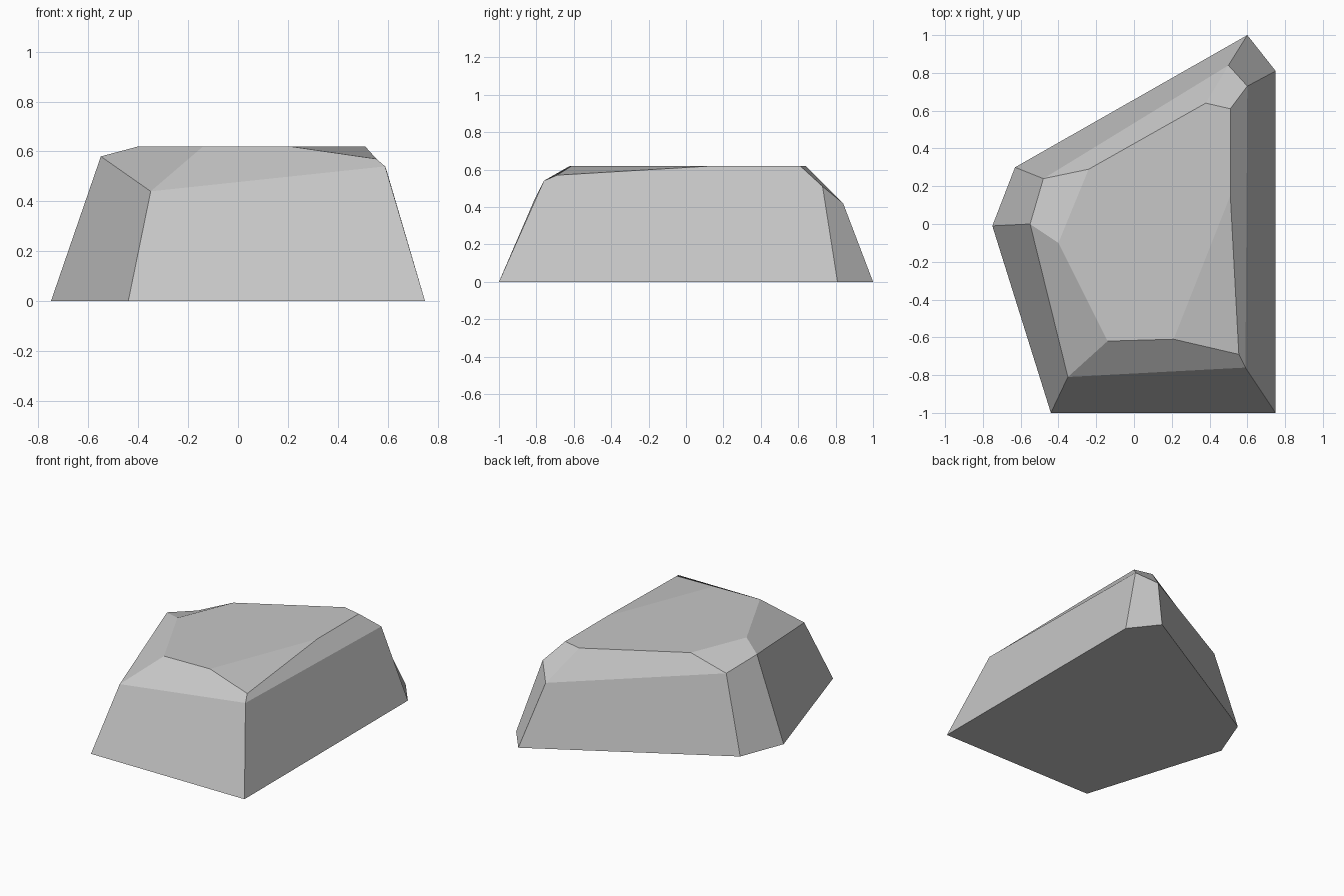
import bpy
import bmesh

default = bpy.data.objects.get("Cube")
if default:
    bpy.data.objects.remove(default, do_unlink=True)


def make_material(name, color):
    mat = bpy.data.materials.new(name)
    mat.use_nodes = True
    mat.diffuse_color = color
    shader = next(n for n in mat.node_tree.nodes if n.type == "BSDF_PRINCIPLED")
    shader.inputs["Base Color"].default_value = color
    shader.inputs["Roughness"].default_value = 0.9
    return mat


def add_ring(bm, points, height=None):
    """Add a ring of vertices; flat rings share one height."""
    return [bm.verts.new(p if height is None else (*p, height)) for p in points]


# Rings run counter-clockwise from the front corner on the -x side
FOOTPRINT = [(-.44, -1), (.75, -1), (.75, .81), (.6, 1), (-.63, .3), (-.75, -.01)]
SHOULDER = [(-.35, -.81, .44), (.59, -.76, .54), (.6, .73, .51),
            (.5, .84, .42), (-.48, .24, .52), (-.55, 0, .58)]
CROWN = [(-.14, -.62), (.21, -.61), (.51, .15), (.51, .61),
         (.38, .64), (-.24, .29), (-.4, -.1)]
CHIPPED_CORNER = (.555, -.69, .57)
TOP = .62

bm = bmesh.new()
base = add_ring(bm, FOOTPRINT, 0)
shoulder = add_ring(bm, SHOULDER)
crown = add_ring(bm, CROWN, TOP)
chip = bm.verts.new(CHIPPED_CORNER)

# Underside, flat top and the chipped facet
bm.faces.new(base[::-1])
bm.faces.new(crown)
bm.faces.new((crown[1], chip, crown[2]))

# Steep sides, each with a sloping facet up to the matching rim span
rim = crown[:2] + [chip] + crown[2:] + crown[:1]
spans = [(0, 2), (2, 4), (4, 5), (5, 6), (6, 7), (7, 8)]
for i, (start, end) in enumerate(spans):
    j = (i + 1) % len(base)
    bm.faces.new((base[i], base[j], shoulder[j], shoulder[i]))
    bm.faces.new([shoulder[i], shoulder[j]] + rim[start:end + 1][::-1])

bmesh.ops.recalc_face_normals(bm, faces=bm.faces[:])
mesh = bpy.data.meshes.new("rock")
bm.to_mesh(mesh)
bm.free()

rock = bpy.data.objects.new("rock", mesh)
mesh.materials.append(make_material("stone_grey", (.57, .57, .57, 1)))
bpy.context.collection.objects.link(rock)
